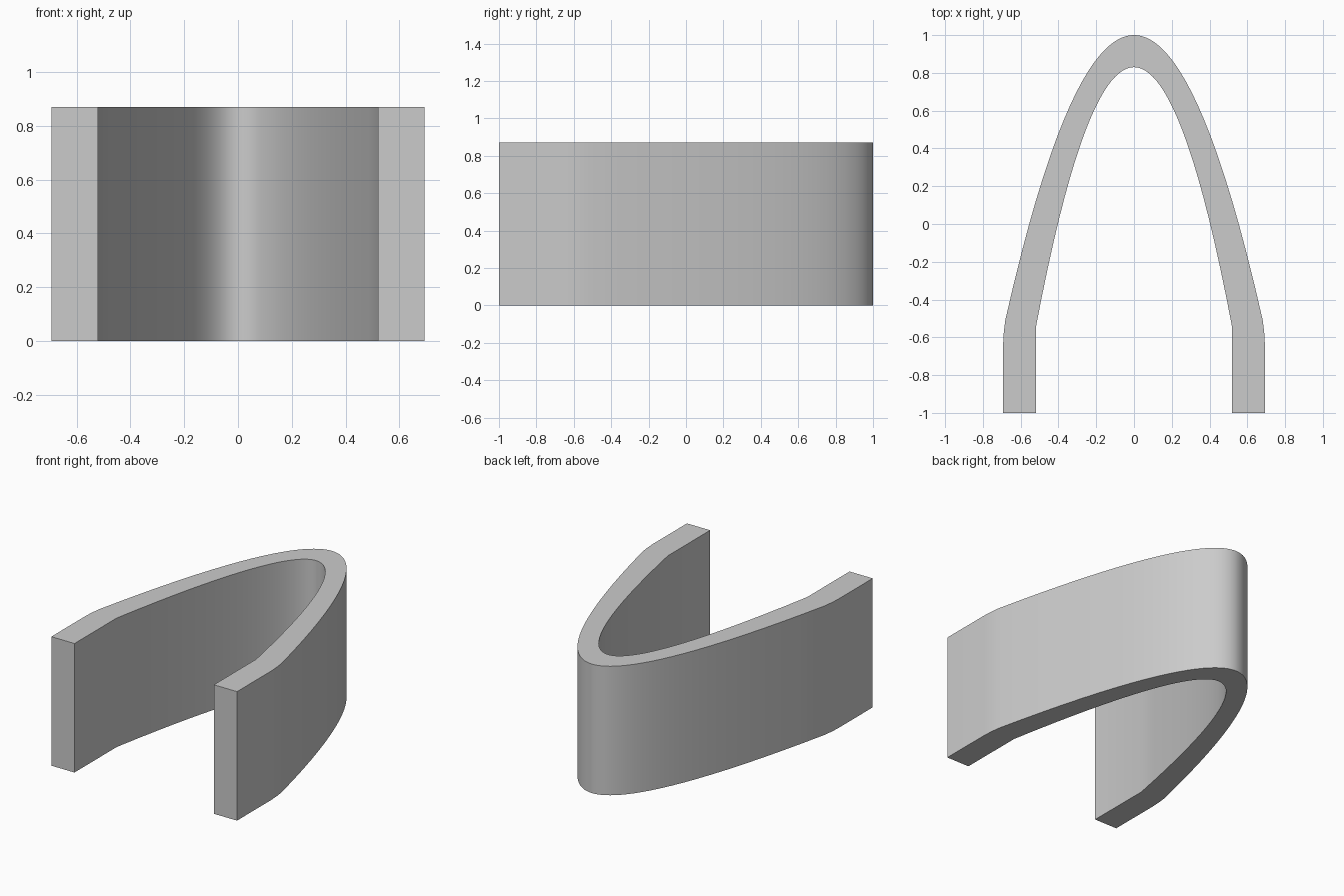
import bpy
import bmesh
import math

HEIGHT = 0.87
FRONT = -1.0
STEPS = 24

cube = bpy.data.objects.get("Cube")
if cube:
    bpy.data.objects.remove(cube, do_unlink=True)

grey = bpy.data.materials.new("plain grey")
grey.use_nodes = True
colour = (0.6, 0.6, 0.6, 1)
grey.diffuse_color = colour
grey.node_tree.nodes["Principled BSDF"].inputs["Base Color"].default_value = colour


def half_profile(tip, bend, reach, leg):
    """Parabola from the tip to x = reach, then the straight leg points."""
    # Squared spacing puts more points on the tight tip
    xs = [reach * (i / STEPS) ** 1.5 for i in range(STEPS + 1)]
    return [(x, tip - bend * x * x) for x in xs] + leg


def full_profile(half):
    """Mirror a half profile across x = 0, running left to right."""
    return [(-x, y) for x, y in reversed(half[1:])] + half


# Inner and outer walls of the arch
inner = full_profile(half_profile(0.83, 5.1, 0.52, [(0.52, FRONT)]))
outer = full_profile(half_profile(1.0, 3.25, 0.682,
                                  [(0.69, -0.58), (0.693, -0.64), (0.693, FRONT)]))

# Closed outline raised to the full height
bm = bmesh.new()
base = bm.faces.new([bm.verts.new((x, y, 0)) for x, y in outer + inner[::-1]])
raised = bmesh.ops.extrude_face_region(bm, geom=[base], use_keep_orig=True)
top_verts = [v for v in raised["geom"] if isinstance(v, bmesh.types.BMVert)]
bmesh.ops.translate(bm, verts=top_verts, vec=(0, 0, HEIGHT))
bmesh.ops.recalc_face_normals(bm, faces=bm.faces)

mesh = bpy.data.meshes.new("parabolic_arch")
bm.to_mesh(mesh)
bm.free()
mesh.materials.append(grey)
arch = bpy.data.objects.new("parabolic_arch", mesh)
bpy.context.collection.objects.link(arch)

# Smooth walls with crisp rims
bpy.ops.object.select_all(action="DESELECT")
arch.select_set(True)
bpy.context.view_layer.objects.active = arch
bpy.ops.object.shade_smooth_by_angle(angle=math.radians(30))
